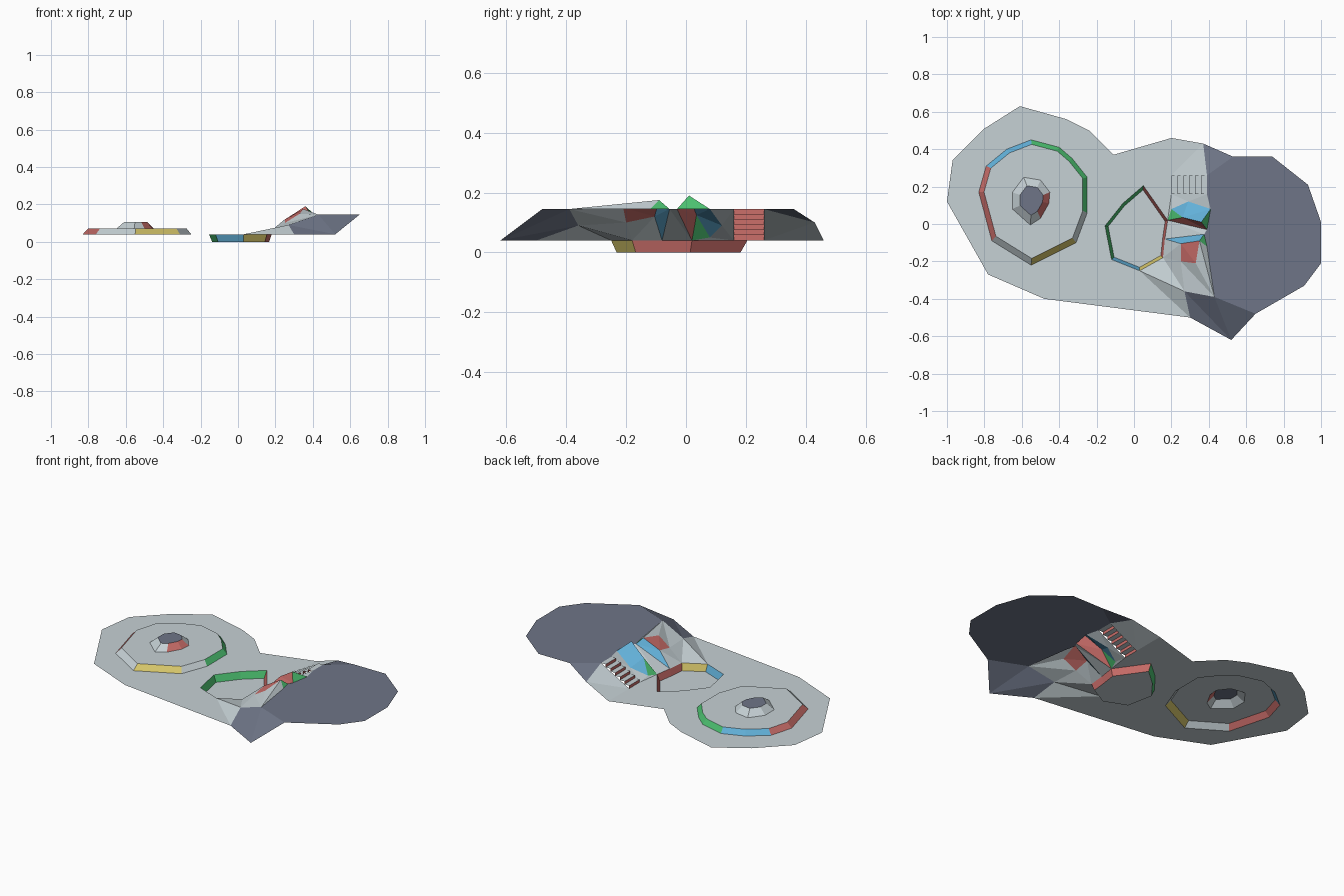
import bpy, bmesh
from mathutils import Vector

if "Cube" in bpy.data.objects:
    bpy.data.objects.remove(bpy.data.objects["Cube"])


def lin(c):
    c /= 255
    return c / 12.92 if c < 0.04045 else ((c + 0.055) / 1.055) ** 2.4


COLOURS = {"pale_stone": (198, 209, 213), "slate": (110, 117, 135),
           "red": (203, 110, 106), "blue": (98, 176, 216),
           "green": (76, 192, 112), "yellow": (212, 196, 105)}
MATS = []
for name, rgb in COLOURS.items():
    m = bpy.data.materials.new(name)
    m.diffuse_color = (*[lin(c) for c in rgb], 1)
    m.use_nodes = True
    m.node_tree.nodes["Principled BSDF"].inputs["Base Color"].default_value = m.diffuse_color
    MATS.append(m)
STONE, SLATE, RED, BLUE, GREEN, YELLOW = range(6)


def finish(bm, name):
    """Triangulate, face upwards and link as an object."""
    bmesh.ops.remove_doubles(bm, verts=bm.verts[:], dist=1e-5)
    bmesh.ops.triangulate(bm, faces=bm.faces[:])
    bm.normal_update()
    for f in bm.faces:
        if f.normal.z < -1e-5:
            f.normal_flip()
    me = bpy.data.meshes.new(name)
    bm.to_mesh(me)
    bm.free()
    for m in MATS:
        me.materials.append(m)
    ob = bpy.data.objects.new(name, me)
    bpy.context.collection.objects.link(ob)


def patches(name, faces):
    """faces: list of (material, points)"""
    bm = bmesh.new()
    for mat, pts in faces:
        bm.faces.new([bm.verts.new(p) for p in pts]).material_index = mat
    finish(bm, name)


def sheet(name, loops, mat):
    """Flat sheet bounded by the first loop, with the others cut as holes."""
    bm = bmesh.new()
    edges = []
    for loop in loops:
        vs = [bm.verts.new(p) for p in loop]
        edges += [bm.edges.new((vs[i - 1], vs[i])) for i in range(len(vs))]
    bmesh.ops.triangle_fill(bm, use_beauty=True, edges=edges, normal=(0, 0, 1))
    for f in bm.faces:
        f.material_index = mat
    finish(bm, name)


def band(name, a, b, mats):
    """Sloped wall between two matching loops, one colour per segment."""
    n = len(a)
    patches(name, [(mats[i], (a[i], a[(i + 1) % n], b[(i + 1) % n], b[i]))
                   for i in range(n)])


def at(pts, z):
    return [Vector((x, y, z)) for x, y in pts]


def inset(loop, k, z):
    c = sum(loop, Vector()) / len(loop)
    return [Vector((c.x + (p.x - c.x) * k, c.y + (p.y - c.y) * k, z)) for p in loop]


G, T = 0.04, 0.145  # ground and plateau heights

# Round terrace and the small mound on it
ring = at([(-.83, .17), (-.76, -.09), (-.55, -.22), (-.31, -.10), (-.25, .06),
           (-.25, .25), (-.33, .35), (-.40, .41), (-.55, .45), (-.68, .40),
           (-.79, .31)], G)
ring_top = inset(ring, .91, .07)
band("terrace_wall", ring, ring_top,
     [RED, STONE, YELLOW, STONE] + [GREEN] * 4 + [BLUE] * 2 + [RED])
mound = at([(-.65, .17), (-.65, .08), (-.555, -.005), (-.50, .03), (-.455, .11),
            (-.45, .17), (-.50, .235), (-.59, .25)], .07)
mound_top = inset(mound, .62, .105)
sheet("terrace_top", [ring_top, mound], STONE)
band("mound_wall", mound, mound_top, [STONE] * 3 + [RED] * 2 + [STONE] * 3)
sheet("mound_top", [mound_top], SLATE)

# Sunken pool: the last two edges meet the cliff
pool = at([(.18, .02), (.05, .205), (-.06, .11), (-.155, -.01), (-.12, -.19),
           (.03, -.25), (.155, -.18), (.165, -.08)], G)
pool_floor = inset(pool, .91, 0)
band("pool_wall", pool, pool_floor,
     [RED, GREEN, GREEN, GREEN, BLUE, YELLOW, RED, RED])
sheet("pool_floor", [pool_floor], STONE)

# Ground wraps round the pool and stops at the cliff foot
ground = at([(-1, .12), (-.97, .34), (-.80, .51), (-.61, .63), (-.36, .56),
             (-.24, .50), (-.11, .37), (.20, .46), (.20, .26), (.20, .16)], G)
ground += pool[:6] + at([(.30, -.50), (-.48, -.40), (-.78, -.27)], G)
sheet("ground", [ground, ring], STONE)

# Shared cliff points
A, H, Gp, F = pool[0], pool[5], pool[6], pool[7]
B, C, L, Q, K = at([(.39, -.03), (.41, .08), (.375, -.055), (.39, -.12), (.43, -.39)], T)
S1, S0 = Vector((.20, .26, G)), Vector((.20, .16, G))   # stair foot
U1, U0 = Vector((.39, .26, T)), Vector((.39, .16, T))   # stair head
NW, NE, NM = Vector((.20, .46, G)), Vector((.53, .36, T)), Vector((.37, .43, .10))
I, SE, ST = Vector((.30, -.50, G)), Vector((.52, -.62, G)), Vector((.65, -.48, T))
J = Vector((.27, -.36, .09))

# Upper plateau
rim = at([(.91, -.33), (1, -.21), (1, .01), (.93, .21), (.74, .36)], T)
sheet("plateau", [[K, ST] + rim + [NE, U1, U0, C, B, L, Q]], SLATE)

# Rock ridge between stairs and channel
S, P = Vector((.26, .035, .125)), Vector((.36, .01, .19))
D, E = Vector((.20, .08, .05)), Vector((.29, .12, .09))
patches("north_ridge", [(RED, (A, B, P, S)), (GREEN, (P, B, C)), (GREEN, (A, S, D)),
                        (BLUE, (D, S, E)), (BLUE, (S, P, C, E))])

# Channel running down to the pool
patches("channel", [(STONE, (A, F, L, B))])

# Slopes either side of the stairs
patches("stair_slopes", [(STONE, (A, D, S0)), (STONE, (D, E, S0)),
                         (STONE, (S0, E, U0)), (STONE, (E, C, U0)),
                         (STONE, (S1, U1, NM)), (STONE, (S1, NM, NW)),
                         (SLATE, (NM, U1, NE))])

# Southern rock and front slope
M, N = Vector((.35, -.09, .175)), Vector((.25, -.105, .12))
W, R = Vector((.25, -.20, .10)), Vector((.33, -.21, .15))
patches("south_ridge", [(BLUE, (F, L, M, N)), (STONE, (F, N, W, Gp)),
                        (RED, (N, M, R, W)), (GREEN, (M, L, Q)),
                        (STONE, (M, Q, K)), (STONE, (M, K, R)),
                        (STONE, (W, R, K)), (STONE, (W, K, J)),
                        (STONE, (Gp, W, J)), (STONE, (Gp, J, H)), (STONE, (H, J, I))])
patches("front_slope", [(SLATE, (I, SE, J)), (SLATE, (SE, K, J)), (SLATE, (SE, ST, K))])

# Stairs: red risers, pale treads
n = 6
dx, dz = .19 / n, (T - G) / n
steps = []
for i in range(n):
    x0, x1, z0, z1 = .20 + i * dx, .20 + (i + 1) * dx, G + i * dz, G + (i + 1) * dz
    steps.append((RED, ((x0, .16, z0), (x0, .16, z1), (x0, .26, z1), (x0, .26, z0))))
    steps.append((STONE, ((x0, .16, z1), (x1, .16, z1), (x1, .26, z1), (x0, .26, z1))))
patches("stairs", steps)
